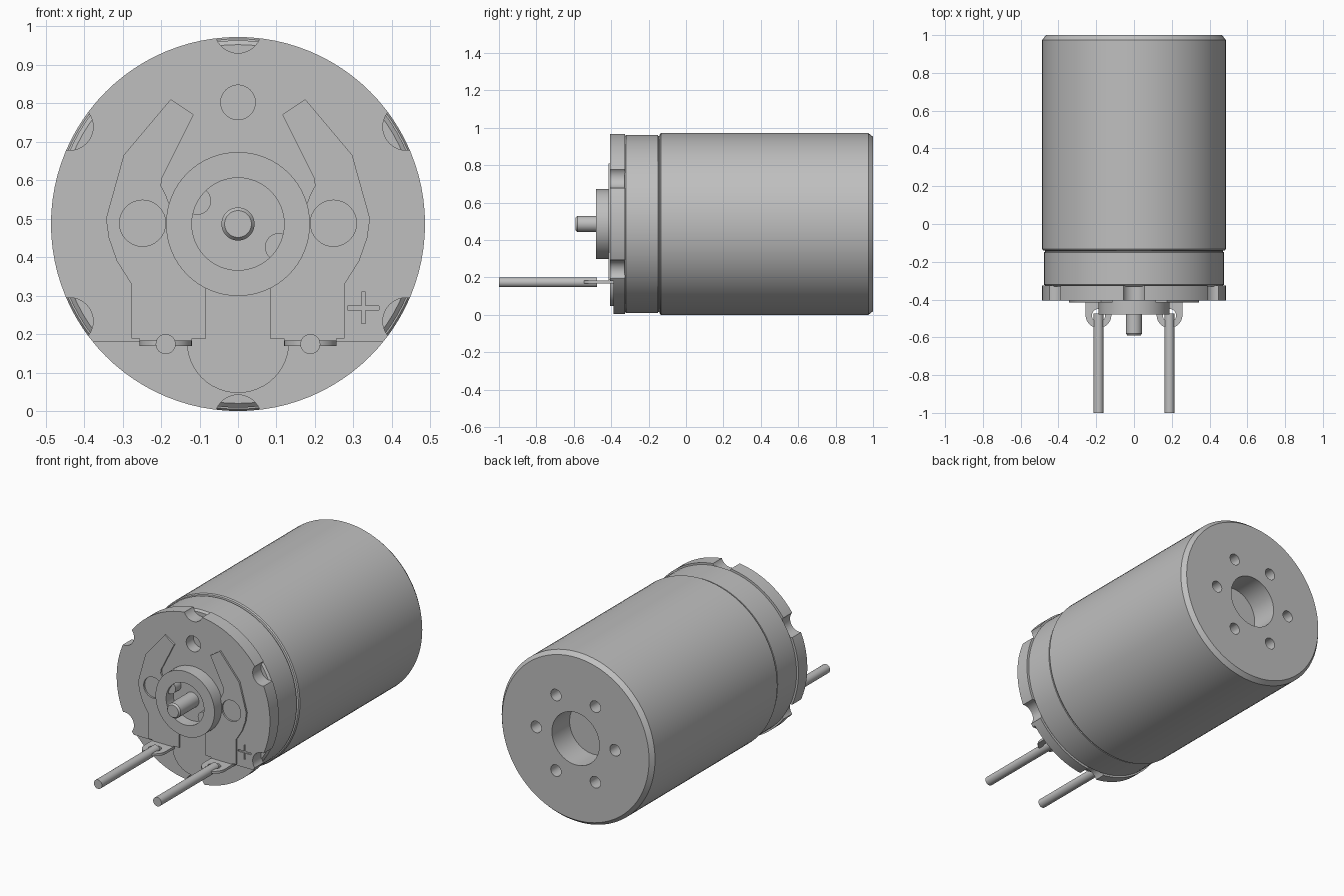
import bpy, bmesh
from math import cos, sin, pi, radians

old = bpy.data.objects.get("Cube")
if old:
    bpy.data.objects.remove(old, do_unlink=True)

ZC = 0.486   # height of the motor axis
R = 0.486    # outer radius

metal = bpy.data.materials.new("plain grey")
metal.use_nodes = True
GREY = (0.52, 0.52, 0.52, 1)
metal.diffuse_color = GREY
metal.node_tree.nodes["Principled BSDF"].inputs["Base Color"].default_value = GREY


def finish(name, bm):
    """Turn a bmesh into a shaded object."""
    bmesh.ops.recalc_face_normals(bm, faces=bm.faces)
    mesh = bpy.data.meshes.new(name)
    bm.to_mesh(mesh)
    bm.free()
    mesh.materials.append(metal)
    obj = bpy.data.objects.new(name, mesh)
    bpy.context.collection.objects.link(obj)
    shade(obj)
    return obj


def activate(obj):
    bpy.ops.object.select_all(action="DESELECT")
    obj.select_set(True)
    bpy.context.view_layer.objects.active = obj


def shade(obj):
    activate(obj)
    bpy.ops.object.shade_smooth_by_angle(angle=radians(30))


def lathe(name, profile, x=0, z=ZC, n=32):
    """Revolve (radius, y) points about an axis along y, ends capped."""
    bm = bmesh.new()
    rings = [[bm.verts.new((x + r * cos(2 * pi * i / n), y, z + r * sin(2 * pi * i / n)))
              for i in range(n)] for r, y in profile]
    for a, b in zip(rings, rings[1:]):
        for i in range(n):
            j = (i + 1) % n
            bm.faces.new((a[i], a[j], b[j], b[i]))
    bm.faces.new(rings[0])
    bm.faces.new(rings[-1])
    return finish(name, bm)


def rod(name, r, y0, y1, x=0, z=ZC, n=32):
    return lathe(name, [(r, y0), (r, y1)], x, z, n)


def prism(name, points, lo, hi, flat=False):
    """Extrude an outline: (x, z) along y, or (x, y) along z if flat."""
    bm = bmesh.new()
    place = (lambda u, v, w: (u, v, w)) if flat else (lambda u, v, w: (u, w, v))
    a = [bm.verts.new(place(u, v, lo)) for u, v in points]
    b = [bm.verts.new(place(u, v, hi)) for u, v in points]
    bm.faces.new(a)
    bm.faces.new(b)
    for i in range(len(a)):
        j = (i + 1) % len(a)
        bm.faces.new((a[i], a[j], b[j], b[i]))
    return finish(name, bm)


def arc(cx, cy, r, start, end, n=24):
    return [(cx + r * cos(radians(start + (end - start) * i / n)),
             cy + r * sin(radians(start + (end - start) * i / n))) for i in range(n + 1)]


def rect(x0, v0, x1, v1):
    return [(x0, v0), (x1, v0), (x1, v1), (x0, v1)]


def cut(obj, cutters):
    """Subtract the cutters, then discard them."""
    for c in cutters:
        c.hide_render = True
        mod = obj.modifiers.new("cut", "BOOLEAN")
        mod.operation = "DIFFERENCE"
        mod.solver = "EXACT"
        mod.object = c
        activate(obj)
        bpy.ops.object.modifier_apply(modifier=mod.name)
        bpy.data.objects.remove(c, do_unlink=True)
    shade(obj)


# Can with stepped neck, groove, bevelled rear edge and rear bore
can = lathe("motor_can", [
    (0.466, -0.33), (0.477, -0.32), (0.477, -0.15), (0.47, -0.148), (0.47, -0.142),
    (0.481, -0.14), (R, -0.133), (R, 0.975), (0.466, 1.0), (0.15, 1.0), (0.15, 0.84)], n=96)
cut(can, [rod("screw_hole_cutter", 0.033, 0.88, 1.1,
              0.25 * cos(k * pi / 3), ZC + 0.25 * sin(k * pi / 3), 24) for k in range(6)])

# Front cap with rim notches, vent hole, lower step and polarity mark
cap = rod("front_cap", R, -0.405, -0.325, n=96)
cutters = []
for k in range(6):
    a = pi / 6 + k * pi / 3
    cutters.append(rod("notch_cutter", 0.061, -0.5, -0.3, 0.505 * cos(a), ZC + 0.505 * sin(a)))
cutters.append(rod("vent_cutter", 0.045, -0.5, -0.34, 0, 0.802))
cutters.append(prism("step_cutter", rect(-0.6, -0.1, 0.6, 0.18), -0.5, -0.387))
cutters.append(prism("mark_cutter", rect(0.285, 0.263, 0.367, 0.273), -0.5, -0.398))
cutters.append(prism("mark_cutter", rect(0.321, 0.227, 0.331, 0.309), -0.5, -0.398))
cut(cap, cutters)

# Rounded tongue below the step
prism("cap_tongue", arc(0, 0.18, 0.133, 180, 360), -0.405, -0.38)

# Bearing boss with recess, two stakes and the shaft
lathe("bearing_boss", [(0.187, -0.39), (0.187, -0.48), (0.12, -0.48), (0.12, -0.415)], n=64)
for side, name in ((-1, "left_stake"), (1, "right_stake")):
    rod(name, 0.036, -0.465, -0.41, 0.106 * side, ZC - 0.06 * side, 24)
lathe("shaft", [(0.043, -0.41), (0.043, -0.58), (0.035, -0.59)])

# Terminal plates, solder tabs and pins, mirrored left and right
outline = [(0.083, 0.188), (0.277, 0.188), (0.277, 0.33), (0.315, 0.39), (0.336, 0.45),
           (0.343, 0.5), (0.297, 0.665), (0.175, 0.81), (0.115, 0.77), (0.198, 0.605),
           (0.2, 0.585), (0.187, 0.56), (0.16, 0.486), (0.12, 0.36), (0.083, 0.318)]
for s, side in ((1, "left"), (-1, "right")):
    plate = prism(side + "_terminal_plate", [(s * x, z) for x, z in outline], -0.415, -0.4)
    hole_x = s * 0.248
    cut(plate, [rod("plate_hole_cutter", 0.06, -0.5, -0.3, hole_x, 0.488)])
    tx = s * 0.188
    tab = prism(side + "_solder_tab",
                [(tx + 0.068, -0.4), (tx - 0.068, -0.4)] + arc(tx, -0.483, 0.068, 180, 360),
                0.169, 0.183, flat=True)
    cut(tab, [prism("tab_hole_cutter", arc(tx, -0.485, 0.035, 0, 345, 23), 0.1, 0.3, flat=True)])
    prism(side + "_tab_bend", rect(tx - 0.068, 0.169, tx + 0.068, 0.19), -0.415, -0.385)
    rod(side + "_pin", 0.026, -1.0, -0.475, tx, 0.174, 24)
